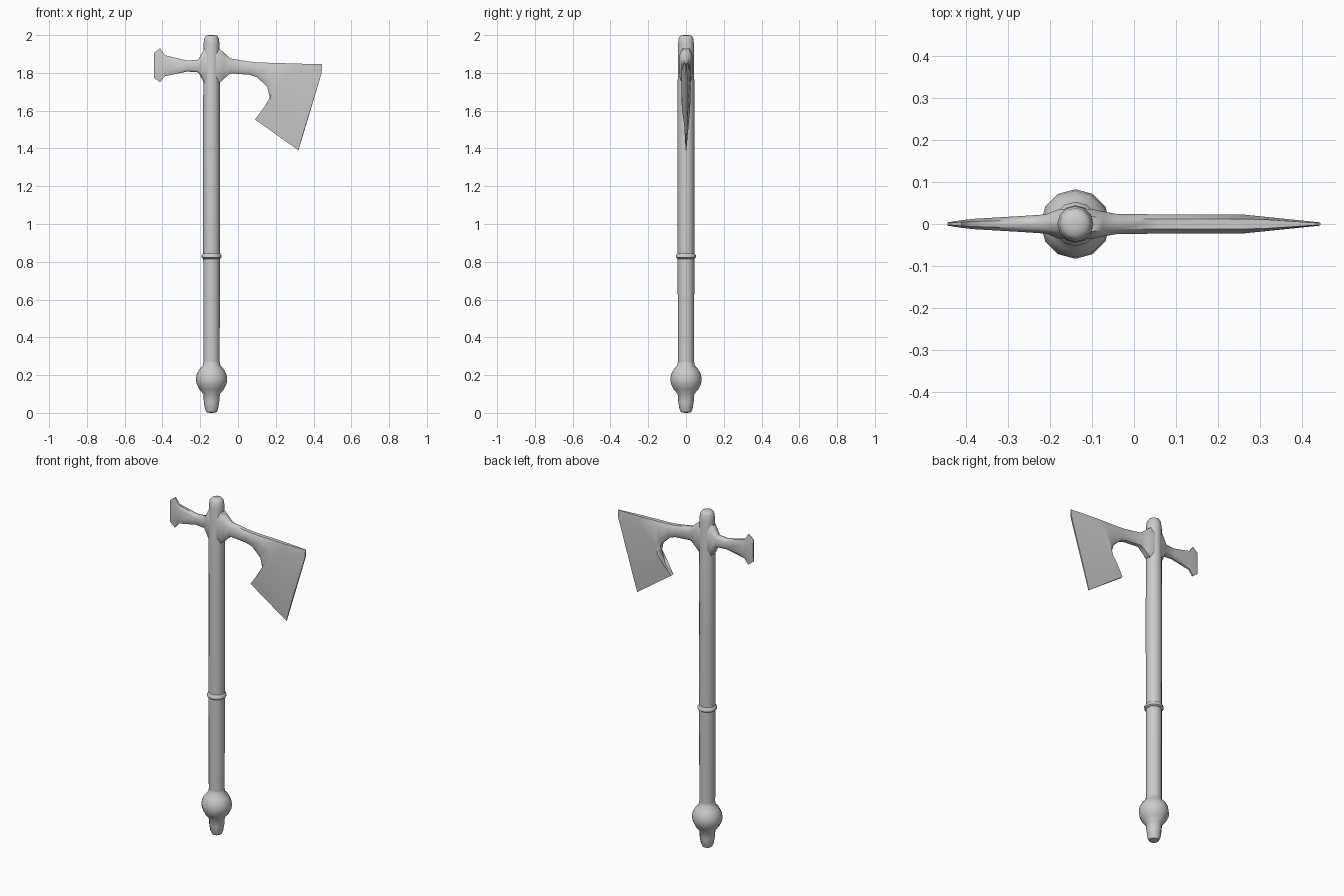
import bpy, bmesh, math

AXIS_X = -0.14


def loft(name, rings, angle):
    """Skin a list of equal-length closed rings and cap both ends."""
    bm = bmesh.new()
    loops = [[bm.verts.new(p) for p in ring] for ring in rings]
    n = len(loops[0])
    for a, b in zip(loops, loops[1:]):
        for i in range(n):
            j = (i + 1) % n
            bm.faces.new((a[i], a[j], b[j], b[i]))
    bm.faces.new(loops[0])
    bm.faces.new(loops[-1])
    bmesh.ops.recalc_face_normals(bm, faces=bm.faces)
    mesh = bpy.data.meshes.new(name)
    bm.to_mesh(mesh)
    bm.free()
    obj = bpy.data.objects.new(name, mesh)
    bpy.context.collection.objects.link(obj)
    bpy.ops.object.select_all(action='DESELECT')
    obj.select_set(True)
    bpy.context.view_layer.objects.active = obj
    bpy.ops.object.shade_smooth_by_angle(angle=math.radians(angle))
    return obj


def turned(name, profile, sides=12):
    """Turn a (radius, z) profile around the handle axis."""
    rings = []
    for r, z in profile:
        rings.append([(AXIS_X + r * math.cos(2 * math.pi * i / sides),
                       r * math.sin(2 * math.pi * i / sides), z)
                      for i in range(sides)])
    return loft(name, rings, 50)


def section(top, bottom, h):
    """Chamfered slab section from a top (x, z) to a bottom (x, z), half thickness h."""
    side = [(0, 0.5), (0.2, 1), (0.8, 1), (1, 0.5)]
    pts = [(t, w * h) for t, w in side] + [(t, -w * h) for t, w in reversed(side)]
    return [(top[0] + (bottom[0] - top[0]) * t, y,
             top[1] + (bottom[1] - top[1]) * t) for t, y in pts]


# Handle
turned("handle", [(0.043, 0.22), (0.044, 0.82), (0.045, 1.40), (0.043, 1.95),
                  (0.038, 1.985), (0.028, 1.998), (0.008, 2.0)])

# Rounded pommel with a tapered end
turned("pommel", [(0.008, 0.0), (0.027, 0.004), (0.035, 0.022), (0.041, 0.06),
                  (0.044, 0.10), (0.065, 0.125), (0.080, 0.155), (0.083, 0.178),
                  (0.079, 0.205), (0.064, 0.232), (0.047, 0.25), (0.043, 0.27)])

# Grip collar
turned("collar", [(0.043, 0.815), (0.053, 0.823), (0.053, 0.834), (0.044, 0.845)])

# Axe head: poll, eye, neck and bearded blade in one piece
stations = [
    ((-0.445, 1.905), (-0.445, 1.775), 0.004),
    ((-0.412, 1.930), (-0.412, 1.750), 0.009),
    ((-0.388, 1.894), (-0.388, 1.782), 0.012),
    ((-0.270, 1.865), (-0.270, 1.807), 0.019),
    ((-0.210, 1.870), (-0.210, 1.803), 0.023),
    ((-0.178, 1.930), (-0.178, 1.743), 0.036),
    ((-0.102, 1.930), (-0.102, 1.743), 0.036),
    ((-0.075, 1.908), (-0.075, 1.768), 0.030),
    ((-0.040, 1.876), (-0.040, 1.798), 0.024),
    ((0.060, 1.860), (0.060, 1.790), 0.023),
    ((0.110, 1.855), (0.100, 1.778), 0.023),
    ((0.180, 1.853), (0.155, 1.725), 0.023),
    ((0.230, 1.852), (0.168, 1.670), 0.023),
    ((0.275, 1.850), (0.140, 1.595), 0.023),
    ((0.310, 1.849), (0.090, 1.553), 0.022),
    ((0.445, 1.846), (0.320, 1.390), 0.004),
]
rings = [section(*s) for s in stations]
# The cutting edge runs almost upright at its top corner
rings[-1][1] = (0.443, 0.004, 1.800)
rings[-1][6] = (0.443, -0.004, 1.800)
loft("axe_head", rings, 50)
